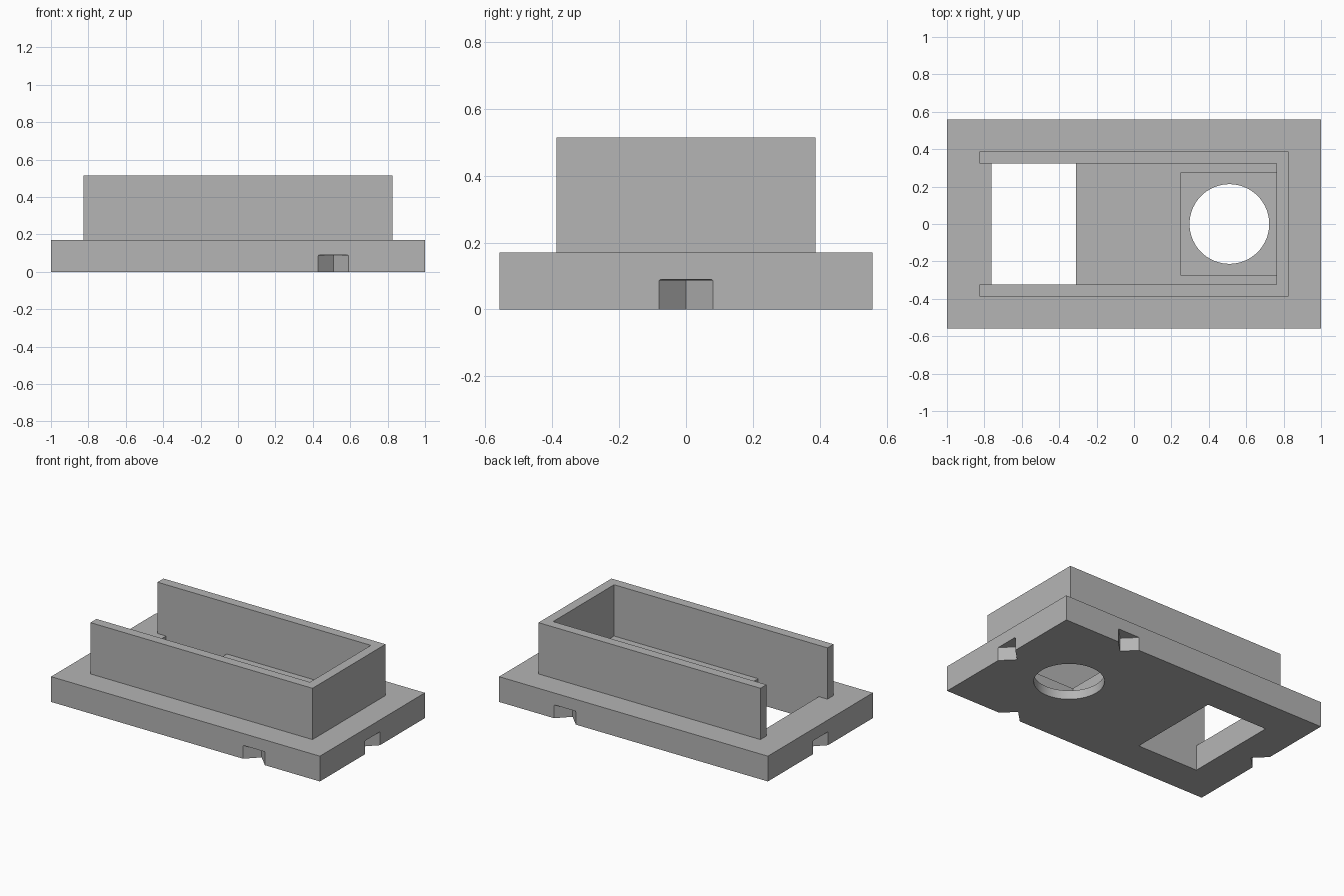
import bpy, bmesh
from math import pi, radians
from mathutils import Matrix

default = bpy.data.objects.get("Cube")
if default:
    bpy.data.objects.remove(default, do_unlink=True)

# Single flat colour
grey = bpy.data.materials.new("plain grey")
grey.use_nodes = True
colour = (0.46, 0.46, 0.46, 1)
grey.diffuse_color = colour
grey.node_tree.nodes["Principled BSDF"].inputs["Base Color"].default_value = colour

BASE_TOP, WALL_TOP = 0.17, 0.515
WALL_X, WALL_Y, THICK = 0.826, 0.388, 0.064
HOLE_X = 0.51


def add_object(name, bm):
    bmesh.ops.recalc_face_normals(bm, faces=bm.faces)
    mesh = bpy.data.meshes.new(name)
    bm.to_mesh(mesh)
    bm.free()
    mesh.materials.append(grey)
    obj = bpy.data.objects.new(name, mesh)
    bpy.context.collection.objects.link(obj)
    return obj


def box(name, x0, x1, y0, y1, z0, z1):
    bm = bmesh.new()
    size = Matrix.Diagonal((x1 - x0, y1 - y0, z1 - z0, 1))
    centre = Matrix.Translation(((x0 + x1) / 2, (y0 + y1) / 2, (z0 + z1) / 2))
    bmesh.ops.create_cube(bm, size=1, matrix=centre @ size)
    return add_object(name, bm)


def cut(target, cutter):
    mod = target.modifiers.new(cutter.name, 'BOOLEAN')
    mod.operation = 'DIFFERENCE'
    mod.solver = 'EXACT'
    mod.object = cutter
    bpy.context.view_layer.objects.active = target
    bpy.ops.object.modifier_apply(modifier=mod.name)
    bpy.data.objects.remove(cutter, do_unlink=True)


# Base plate
base = box("base_plate", -1, 1, -0.558, 0.558, 0, BASE_TOP)

# Rectangular opening and square recess between the walls
inner_x, inner_y = WALL_X - THICK, WALL_Y - THICK
cut(base, box("opening_cutter", -inner_x, -0.31, -inner_y, inner_y, -0.1, 0.3))
cut(base, box("recess_cutter", 0.25, inner_x, -0.275, 0.275, 0.06, 0.3))

# Round through hole in the recess
bm = bmesh.new()
bmesh.ops.create_cone(bm, cap_ends=True, segments=72, radius1=0.213, radius2=0.213,
                      depth=0.6, matrix=Matrix.Translation((HOLE_X, 0, 0)))
cut(base, add_object("hole_cutter", bm))

# V-shaped notches under each edge, with softened top rims
for x, y in ((HOLE_X, -0.558), (HOLE_X, 0.558), (-1, 0), (1, 0)):
    bm = bmesh.new()
    bmesh.ops.create_cone(bm, cap_ends=True, segments=4, radius1=0.081, radius2=0.081,
                          depth=0.18, matrix=Matrix.Translation((x, y, 0)))
    rim = [e for e in bm.edges if all(v.co.z > 0.05 for v in e.verts)]
    bmesh.ops.bevel(bm, geom=rim, offset=0.005, segments=2, profile=0.5,
                    affect='EDGES')
    cut(base, add_object("notch_cutter", bm))

# U-shaped wall, open at the right end
outline = [(-WALL_X, -WALL_Y), (WALL_X, -WALL_Y), (WALL_X, WALL_Y), (-WALL_X, WALL_Y),
           (-WALL_X, inner_y), (inner_x, inner_y), (inner_x, -inner_y), (-WALL_X, -inner_y)]
bm = bmesh.new()
face = bm.faces.new([bm.verts.new((x, y, BASE_TOP)) for x, y in outline])
raised = bmesh.ops.extrude_face_region(bm, geom=[face], use_keep_orig=True)["geom"]
bmesh.ops.translate(bm, vec=(0, 0, WALL_TOP - BASE_TOP),
                    verts=[v for v in raised if isinstance(v, bmesh.types.BMVert)])
add_object("surrounding_wall", bm)

# Smooth the round hole, keep corners sharp
bpy.ops.object.select_all(action='DESELECT')
base.select_set(True)
bpy.context.view_layer.objects.active = base
bpy.ops.object.shade_smooth_by_angle(angle=radians(20))
